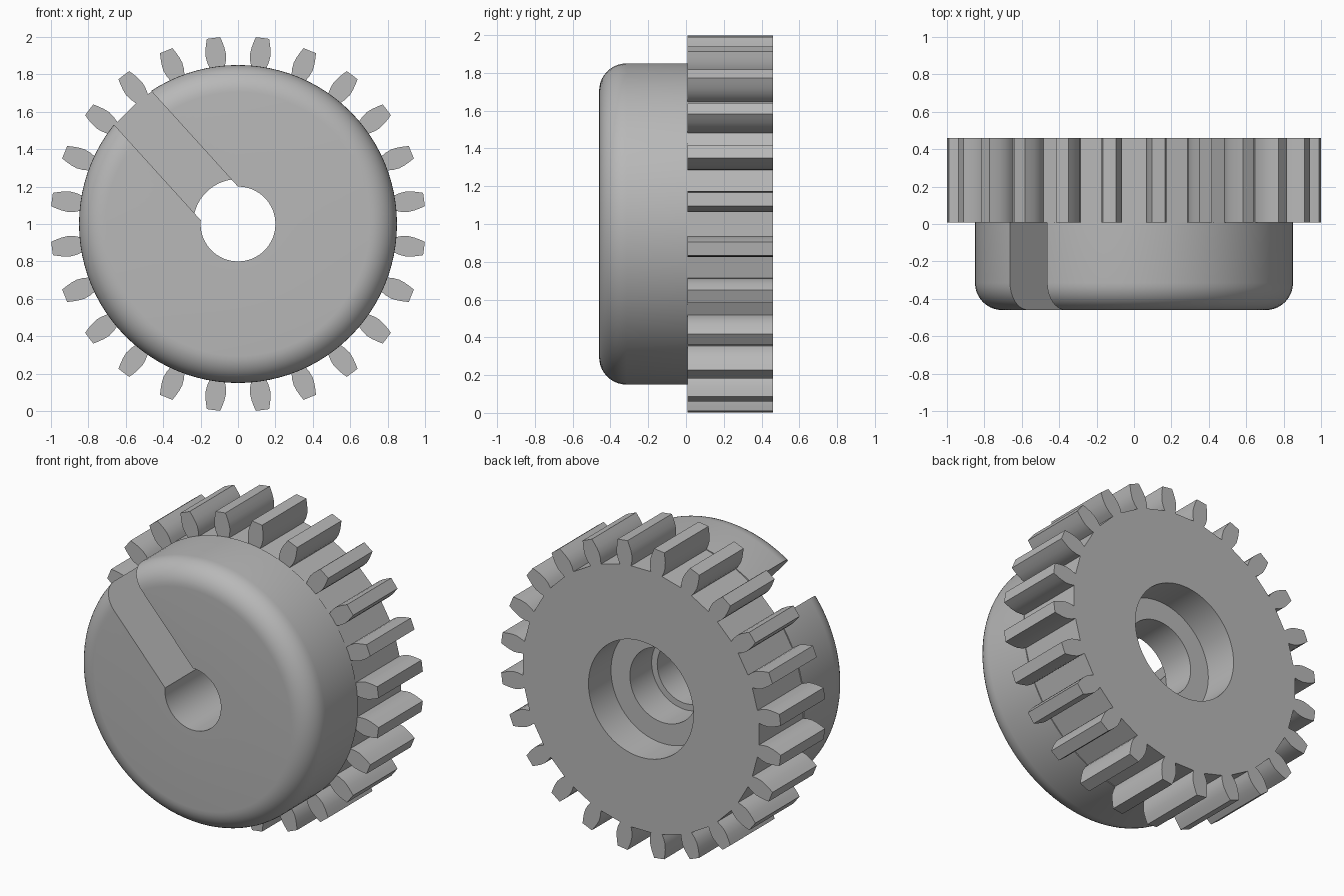
import bpy, bmesh, math
from mathutils import Matrix, Vector

if "Cube" in bpy.data.objects:
    bpy.data.objects.remove(bpy.data.objects["Cube"], do_unlink=True)

CENTRE_Z = 1.0
FRONT, MID, BACK = -0.46, 0.008, 0.46
TEETH = 24

steel = bpy.data.materials.new("plain grey")
steel.use_nodes = True
grey = (0.48, 0.48, 0.48, 1)
steel.diffuse_color = grey
steel.node_tree.nodes["Principled BSDF"].inputs["Base Color"].default_value = grey


def make_object(name, bm):
    bmesh.ops.recalc_face_normals(bm, faces=bm.faces)
    mesh = bpy.data.meshes.new(name)
    bm.to_mesh(mesh)
    bm.free()
    mesh.materials.append(steel)
    obj = bpy.data.objects.new(name, mesh)
    bpy.context.collection.objects.link(obj)
    obj.location.z = CENTRE_Z
    return obj


def revolve(name, profile, steps=96):
    """Turn a closed (radius, y) profile around the y axis."""
    bm = bmesh.new()
    verts = [bm.verts.new((r, y, 0)) for r, y in profile]
    edges = [bm.edges.new((v, verts[i - 1])) for i, v in enumerate(verts)]
    bmesh.ops.spin(bm, geom=verts + edges, cent=(0, 0, 0), axis=(0, 1, 0),
                   angle=math.tau, steps=steps)
    bmesh.ops.remove_doubles(bm, verts=bm.verts, dist=1e-5)
    return make_object(name, bm)


def extrude_outline(name, outline, y0, y1):
    """Extrude an (x, z) outline along y."""
    bm = bmesh.new()
    face = bm.faces.new([bm.verts.new((x, y0, z)) for x, z in outline])
    moved = bmesh.ops.extrude_face_region(bm, geom=[face])["geom"]
    bmesh.ops.translate(bm, vec=(0, y1 - y0, 0),
                        verts=[g for g in moved if isinstance(g, bmesh.types.BMVert)])
    return make_object(name, bm)


def cut(obj, cutter):
    mod = obj.modifiers.new("cut", 'BOOLEAN')
    mod.operation = 'DIFFERENCE'
    mod.solver = 'EXACT'
    mod.object = cutter
    bpy.context.view_layer.objects.active = obj
    bpy.ops.object.modifier_apply(modifier=mod.name)
    bpy.data.objects.remove(cutter, do_unlink=True)


def circle(radius, n=96):
    return [(radius * math.cos(math.tau * i / n), radius * math.sin(math.tau * i / n))
            for i in range(n)]


# Hub: turned collar with a rounded front rim and a through bore
R, FILLET, BORE = 0.85, 0.145, 0.2
rim = [(R - FILLET + FILLET * math.sin(a), FRONT + FILLET - FILLET * math.cos(a))
       for a in (math.pi / 2 * i / 10 for i in range(11))]
hub = revolve("hub", [(BORE, FRONT)] + rim + [(R, MID), (BORE, MID)])

# Radial slot through one side of the hub
along = Vector((math.cos(math.radians(132.2)), math.sin(math.radians(132.2))))
side = Vector((along.y, -along.x)) * 0.134
slot = [side, side + along * 1.2, along * 1.2 - side, -side]
cut(hub, extrude_outline("slot_cutter", slot, FRONT - 0.1, MID + 0.1))

# Gear: barrel-shaped teeth joined by straight roots
flank = [(0.845, 0.040), (0.875, 0.050), (0.91, 0.055),
         (0.945, 0.051), (0.975, 0.044), (1.003, 0.036)]
tooth = [(r, -w) for r, w in flank] + [(r, w) for r, w in reversed(flank)]
outline = []
for i in range(TEETH):
    turn = Matrix.Rotation(math.tau * (i + 0.5) / TEETH, 2)
    outline += [turn @ Vector(p) for p in tooth]
gear = extrude_outline("gear", outline, MID, BACK)

# Stepped bore: narrow at the front, wide recess at the back
cut(gear, extrude_outline("bore_cutter", circle(0.24), MID - 0.1, BACK + 0.1))
cut(gear, extrude_outline("recess_cutter", circle(0.375), BACK - 0.23, BACK + 0.1))

# Smooth the turned surfaces and keep edges sharp
for obj in (hub, gear):
    bpy.ops.object.select_all(action='DESELECT')
    obj.select_set(True)
    bpy.context.view_layer.objects.active = obj
    bpy.ops.object.shade_smooth_by_angle(angle=math.radians(25))
